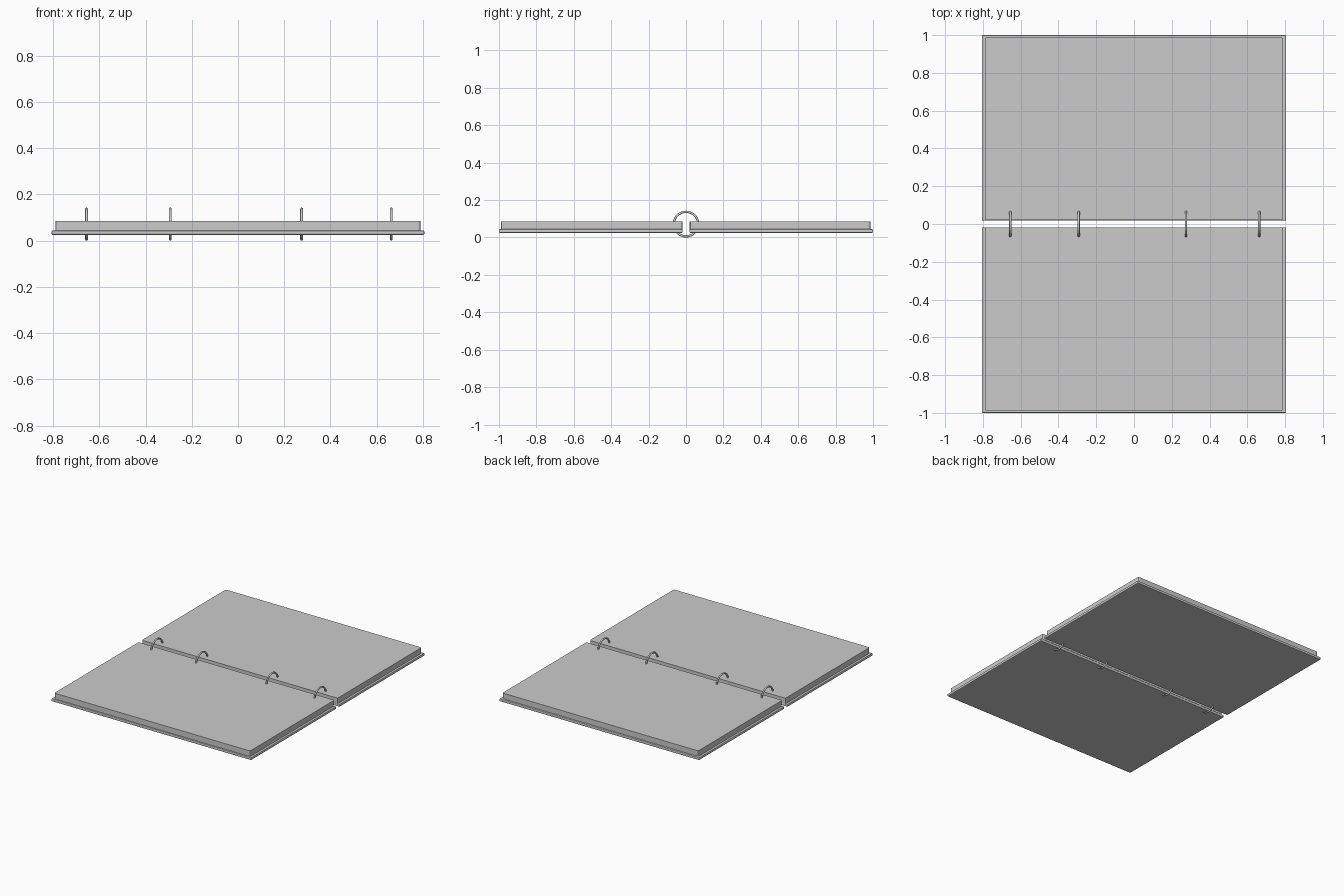
import bpy, bmesh, math

if "Cube" in bpy.data.objects:
    bpy.data.objects.remove(bpy.data.objects["Cube"])


def slab(name, x0, x1, y0, y1, z0, z1, corner=0.0, edge=0.0):
    """Box between limits, with optional rounded upright corners or softened edges."""
    bm = bmesh.new()
    bmesh.ops.create_cube(bm, size=1)
    for v in bm.verts:
        v.co.x = x1 if v.co.x > 0 else x0
        v.co.y = y1 if v.co.y > 0 else y0
        v.co.z = z1 if v.co.z > 0 else z0
    if corner:
        upright = [e for e in bm.edges
                   if abs(e.verts[0].co.z - e.verts[1].co.z) > 1e-6]
        bmesh.ops.bevel(bm, geom=upright, offset=corner, segments=2,
                        profile=0.5, affect='EDGES')
    if edge:
        bmesh.ops.bevel(bm, geom=bm.edges[:], offset=edge, segments=2,
                        profile=0.5, affect='EDGES')
    mesh = bpy.data.meshes.new(name)
    bm.to_mesh(mesh)
    bm.free()
    obj = bpy.data.objects.new(name, mesh)
    bpy.context.collection.objects.link(obj)
    return obj


# Two covers, softened along their edges
slab("front_cover", -0.806, 0.806, -1.0, -0.018, 0.025, 0.044, edge=0.005)
slab("back_cover", -0.806, 0.806, 0.018, 1.0, 0.025, 0.044, edge=0.005)

# Paper stacks resting on the covers
slab("front_pages", -0.79, 0.79, -0.989, -0.018, 0.043, 0.085, corner=0.01)
slab("back_pages", -0.79, 0.79, 0.02, 0.987, 0.043, 0.085, corner=0.01)

# Binding rings running through both stacks
for i, x in enumerate((-0.655, -0.293, 0.275, 0.663)):
    bpy.ops.mesh.primitive_torus_add(
        major_radius=0.0655, minor_radius=0.006,
        major_segments=48, minor_segments=12,
        location=(x, 0, 0.0715), rotation=(0, math.pi / 2, 0))
    ring = bpy.context.object
    ring.name = f"binding_ring_{i + 1}"
    bpy.ops.object.shade_smooth_by_angle(angle=math.radians(40))
